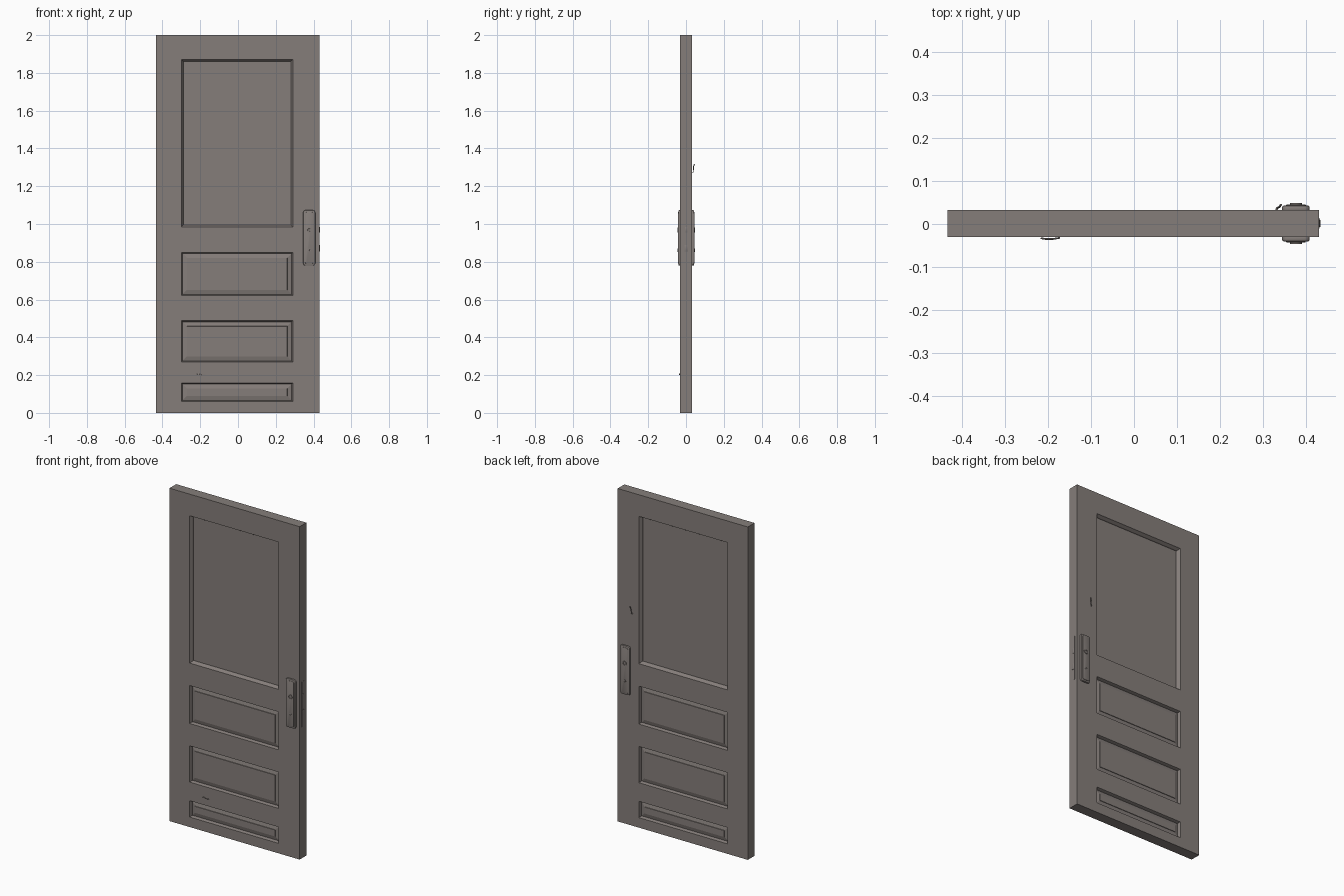
import bpy, bmesh, math
from mathutils import Matrix

if "Cube" in bpy.data.objects:
    bpy.data.objects.remove(bpy.data.objects["Cube"])

def material(name, rgb):
    m = bpy.data.materials.new(name)
    m.diffuse_color = (*rgb, 1)
    m.use_nodes = True
    m.node_tree.nodes["Principled BSDF"].inputs["Base Color"].default_value = m.diffuse_color
    return m

PAINT = material("warm_grey", (0.235, 0.208, 0.195))
Y0, Y1 = -0.0305, 0.033          # front and back of the slab

def add_object(name, bm, smooth=False):
    bmesh.ops.recalc_face_normals(bm, faces=bm.faces)
    me = bpy.data.meshes.new(name)
    bm.to_mesh(me)
    bm.free()
    ob = bpy.data.objects.new(name, me)
    bpy.context.collection.objects.link(ob)
    me.materials.append(PAINT)
    if smooth:
        bpy.context.view_layer.objects.active = ob
        ob.select_set(True)
        bpy.ops.object.shade_smooth_by_angle(angle=math.radians(40))
        ob.select_set(False)
    return ob

def box(name, x, y, z, bevel=0.0, segments=2, corner=0.0):
    bm = bmesh.new()
    bmesh.ops.create_cube(bm, size=1)
    for v in bm.verts:
        v.co = [(a[0] + a[1]) / 2 + c * (a[1] - a[0]) for a, c in zip((x, y, z), v.co)]
    if corner:                   # round the outline seen from the front
        es = [e for e in bm.edges if abs(e.verts[0].co.y - e.verts[1].co.y) > 1e-5]
        bmesh.ops.bevel(bm, geom=es, offset=corner, segments=4, profile=0.5, affect='EDGES')
    if bevel:
        bm.normal_update()
        es = [e for e in bm.edges if e.calc_face_angle(0) > 1.0]
        bmesh.ops.bevel(bm, geom=es, offset=bevel, segments=segments, profile=0.5, affect='EDGES')
    return add_object(name, bm, True)

def disc(name, x, y, z, radius, depth, hole=0.0):
    bm = bmesh.new()
    mat = Matrix.Translation((x, y, z)) @ Matrix.Rotation(math.pi / 2, 4, 'X')
    bmesh.ops.create_cone(bm, cap_ends=True, segments=24, radius1=radius, radius2=radius,
                          depth=depth, matrix=mat)
    if hole:                     # sunken centre on both caps
        caps = [f for f in bm.faces if len(f.verts) > 4]
        bmesh.ops.inset_individual(bm, faces=caps, thickness=radius - hole)
        bmesh.ops.inset_individual(bm, faces=caps, thickness=0.001, depth=-depth * 0.3)
    add_object(name, bm, True)

def wire(name, points, radius):
    cu = bpy.data.curves.new(name, 'CURVE')
    cu.dimensions = '3D'
    cu.bevel_depth, cu.bevel_resolution, cu.use_fill_caps = radius, 1, True
    sp = cu.splines.new('POLY')
    sp.points.add(len(points) - 1)
    for p, co in zip(sp.points, points):
        p.co = (*co, 1)
    cu.materials.append(PAINT)
    bpy.context.collection.objects.link(bpy.data.objects.new(name, cu))

# Door slab: a grid on each face, with alternate centre cells sunk as panels
xs = [-0.434, -0.30, 0.29, 0.431]
zs = [0, 0.06, 0.158, 0.27, 0.488, 0.622, 0.85, 0.985, 1.87, 2]
bm = bmesh.new()
nx, nz = len(xs), len(zs)
grid = [[[bm.verts.new((x, y, z)) for z in zs] for x in xs] for y in (Y0, Y1)]
panels, window = [], []
for s, g in enumerate(grid):
    for i in range(nx - 1):
        for k in range(nz - 1):
            f = bm.faces.new((g[i][k], g[i + 1][k], g[i + 1][k + 1], g[i][k + 1]))
            if i == 1 and k % 2 == 1:
                (window if k == 7 else panels).append(f)
rim = ([(i, 0) for i in range(nx)] + [(nx - 1, k) for k in range(1, nz)]
       + [(i, nz - 1) for i in range(nx - 2, -1, -1)] + [(0, k) for k in range(nz - 2, 0, -1)])
for (a, b), (c, d) in zip(rim, rim[1:] + rim[:1]):
    bm.faces.new((grid[0][a][b], grid[0][c][d], grid[1][c][d], grid[1][a][b]))
bmesh.ops.recalc_face_normals(bm, faces=bm.faces)
bm.normal_update()

def step(faces, width, depth):
    bmesh.ops.inset_individual(bm, faces=faces, thickness=width, depth=depth)

for width, depth in ((0.003, -0.004), (0.010, -0.012), (0.002, -0.006)):   # upper pane
    step(window, width, depth)
for width, depth in ((0.003, -0.005), (0.005, -0.013), (0.033, 0.006), (0.001, 0.003)):
    step(panels, width, depth)                                            # raised fields
add_object("door_slab", bm)

# Lock plates on both faces
for side, y, d in (("front", Y0, -1), ("back", Y1, 1)):
    def span(a, b):
        return sorted((y + d * a, y + d * b))
    box(side + "_lock_plate", (0.345, 0.409), span(-0.004, 0.010), (0.78, 1.073), 0.004, 2, 0.012)
    box(side + "_plate_rib", (0.354, 0.400), span(0.004, 0.0125), (0.79, 1.063), 0.002, 2, 0.01)
    disc(side + "_handle_rose", 0.377, y + d * 0.011, 0.968, 0.014, 0.009, 0.008)
    disc(side + "_key_cylinder", 0.377, y + d * 0.011, 0.862, 0.009, 0.006, 0.004)

# Latch hardware on the door edge
box("edge_plate", (0.425, 0.432), (-0.011, 0.014), (0.79, 1.06))
box("latch_bolt", (0.425, 0.434), (-0.007, 0.010), (0.855, 0.89), 0.001)
box("upper_latch", (0.425, 0.4335), (-0.006, 0.009), (0.955, 0.985), 0.001)

# Small hook on the back and a splinter on the front
wire("back_hook", [(0.331, 0.033, 1.274), (0.334, 0.038, 1.275), (0.337, 0.039, 1.29),
                   (0.339, 0.040, 1.305), (0.342, 0.045, 1.318)], 0.0025)
wire("front_splinter", [(-0.217, -0.033, 0.206), (-0.205, -0.035, 0.207),
                        (-0.19, -0.035, 0.202), (-0.172, -0.032, 0.202)], 0.002)
